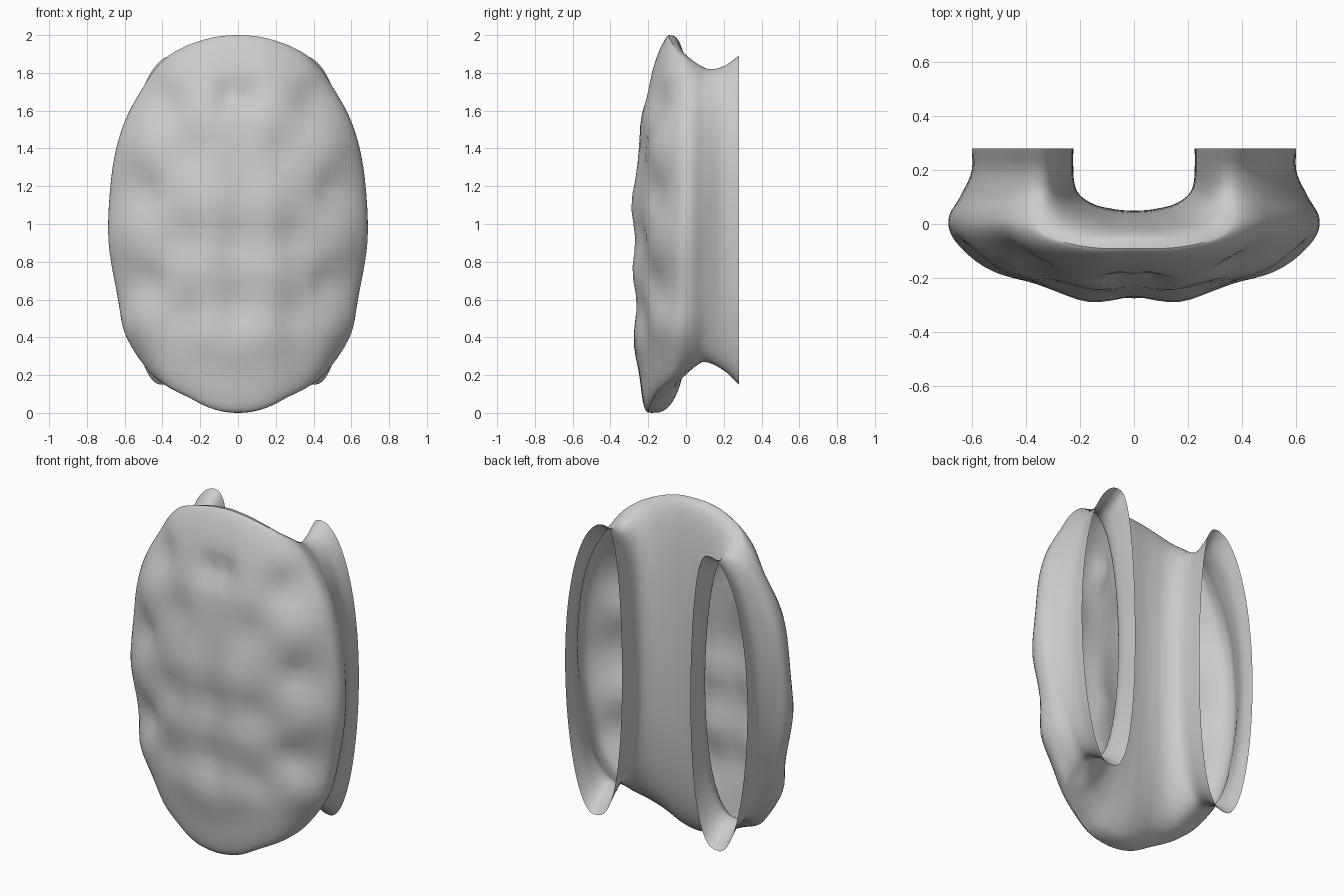
import bpy, bmesh, math
from mathutils import Vector

if "Cube" in bpy.data.objects:
    bpy.data.objects.remove(bpy.data.objects["Cube"])

# Stations from the rear opening (first) to the centre line (last), right half
OUTER = [(.60, .28), (.603, .19), (.645, .10), (.685, .02), (.655, -.06),
         (.52, -.165), (.36, -.225), (.18, -.265), (0, -.265)]
INNER = [(.225, .28), (.225, .21), (.222, .16), (.21, .12), (.18, .09),
         (.14, .07), (.10, .06), (.05, .052), (0, .05)]
TOP = [(.35, .28, 1.89), (.355, .20, 1.835), (.365, .12, 1.82), (.375, .05, 1.85), (.365, 0, 1.885),
       (.32, -.045, 1.92), (.23, -.075, 1.96), (.12, -.09, 1.99), (0, -.09, 2.0)]
BOTTOM = [(.41, .28, .15), (.41, .20, .225), (.415, .10, .27), (.415, .03, .24), (.40, -.06, .175),
          (.35, -.12, .13), (.25, -.16, .08), (.13, -.18, .02), (0, -.18, 0)]

# Bumps and hollows on the front: x, z, height, radius (mirrored in x)
BUMPS = [(0, .36, .022, .12), (.52, .45, .03, .12), (.57, .92, .02, .12), (.18, .75, .022, .11),
         (.15, 1.10, .025, .12), (.48, 1.42, .018, .11), (.17, .42, .02, .11), (.18, 1.55, .01, .11),
         (.50, .68, -.05, .10), (.52, 1.17, -.05, .10), (.42, 1.65, -.045, .11),
         (.05, 1.68, -.04, .07), (0, .58, -.025, .09), (.29, .52, -.022, .09),
         (.30, .92, -.025, .09), (.25, 1.40, -.022, .10), (0, .92, -.025, .08)]


def bump(x, z):
    return sum(h * math.exp(-((x - bx) ** 2 + (z - bz) ** 2) / (r * r)) for bx, bz, h, r in BUMPS)


def sample(pts, t):
    """Smooth curve through the points; reflected across x = 0 at the end."""
    pts = [Vector((*p, 0)[:3]) for p in pts]
    pts = [2 * pts[0] - pts[1]] + pts + [Vector((-pts[-2].x, pts[-2].y, pts[-2].z))]
    i = min(int(t), len(pts) - 4)
    f = t - i
    a, b, c, d = pts[i:i + 4]
    return .5 * (2 * b + (c - a) * f + (2 * a - 5 * b + 4 * c - d) * f * f
                 + (3 * b - a - 3 * c + d) * f ** 3)


def ramp(t, a, b):
    return max(0, min(1, (t - a) / (b - a)))


def ring(t, n):
    """Closed loop of the hollow shell at one station."""
    outer, inner, top, bot = (sample(p, t) for p in (OUTER, INNER, TOP, BOTTOM))
    loop = []
    for k in range(n):
        a = 2 * math.pi * k / n
        c, s = math.cos(a), math.sin(a)
        rim = bot.lerp(top, (s + 1) / 2)
        side = outer if c >= 0 else inner
        if c < 0:
            p = .7
        elif s > 0:
            p = 1 + .4 * ramp(t, 0, 3)
        else:
            p = 1 + .1 * ramp(t, 0, 3) - .6 * ramp(t, 4.5, 8)
        d = Vector((side.x - rim.x, side.y - rim.y, 0))
        pos = rim + d * abs(c) ** p
        if c > 0:
            pos += d.normalized() * bump(pos.x, pos.z) * min(1, c * 2) * ramp(t, 2, 4)
        loop.append(pos)
    return loop


# Hollow egg-shaped shell, open at the two rear slots
N, M = 80, 36
bm = bmesh.new()
rings = [[bm.verts.new(p) for p in ring(8 * i / M, N)] for i in range(M + 1)]
for v in rings[-1]:
    v.co.x = 0
for r0, r1 in zip(rings, rings[1:]):
    for k in range(N):
        j = (k + 1) % N
        bm.faces.new((r0[k], r0[j], r1[j], r1[k]))
bmesh.ops.recalc_face_normals(bm, faces=bm.faces)
# make the front face outwards (-y)
front = min(bm.faces, key=lambda f: f.calc_center_median().y)
if front.normal.y > 0:
    bmesh.ops.reverse_faces(bm, faces=bm.faces)
mesh = bpy.data.meshes.new("bumpy_shell")
bm.to_mesh(mesh)
bm.free()
shell = bpy.data.objects.new("bumpy_shell", mesh)
bpy.context.collection.objects.link(shell)
bpy.context.view_layer.objects.active = shell
shell.select_set(True)
bpy.ops.object.shade_smooth_by_angle(angle=math.radians(35))

# Left half
mirror = shell.modifiers.new("mirror", 'MIRROR')
mirror.use_axis = (True, False, False)
mirror.merge_threshold = .001
